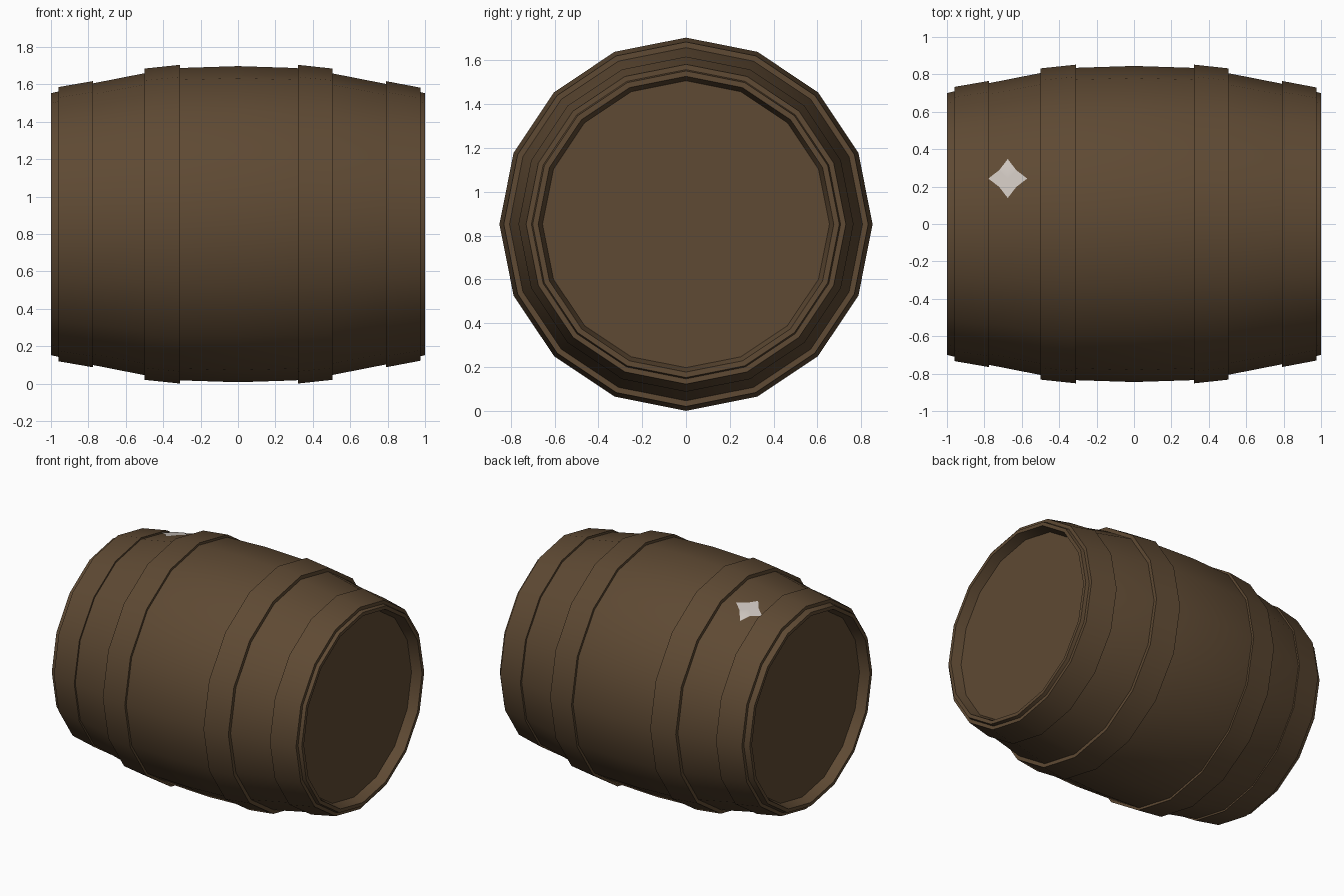
import bpy, bmesh, math
from mathutils import Vector

if "Cube" in bpy.data.objects:
    bpy.data.objects.remove(bpy.data.objects["Cube"])

SIDES = 16
CZ = 0.852          # height of the barrel axis

def material(name, rgb):
    m = bpy.data.materials.new(name)
    m.diffuse_color = (*rgb, 1)
    m.use_nodes = True
    m.node_tree.nodes["Principled BSDF"].inputs["Base Color"].default_value = m.diffuse_color
    return m

WOOD = material("dark brown wood", (0.112, 0.067, 0.033))
PALE = material("pale grey", (0.60, 0.55, 0.51))

def finish(name, bm, mat):
    bmesh.ops.recalc_face_normals(bm, faces=bm.faces)
    me = bpy.data.meshes.new(name)
    bm.to_mesh(me)
    bm.free()
    me.materials.append(mat)
    ob = bpy.data.objects.new(name, me)
    bpy.context.collection.objects.link(ob)
    bpy.ops.object.select_all(action='DESELECT')
    ob.select_set(True)
    bpy.context.view_layer.objects.active = ob
    bpy.ops.object.shade_smooth_by_angle(angle=math.radians(30))
    return ob

def lathe(name, profile, closed, mat):
    """Turn (x, radius) points around the x axis; open profiles get end caps."""
    bm = bmesh.new()
    rings = []
    for x, r in profile:
        rings.append([bm.verts.new((x, r * math.sin(a), CZ + r * math.cos(a)))
                      for a in (2 * math.pi * i / SIDES for i in range(SIDES))])
    pairs = list(zip(rings, rings[1:]))
    if closed:
        pairs.append((rings[-1], rings[0]))
    for p, q in pairs:
        for i in range(SIDES):
            j = (i + 1) % SIDES
            bm.faces.new((p[i], p[j], q[j], q[i]))
    if not closed:
        bm.faces.new(rings[0])
        bm.faces.new(rings[-1])
    return finish(name, bm, mat)

# bulging staves with a recessed head at each end
half = [(0.0, 0.845), (0.31, 0.835), (0.50, 0.807), (0.78, 0.752),
        (1.0, 0.70), (1.0, 0.675), (0.93, 0.655)]
lathe("barrel_body", [(-x, r) for x, r in reversed(half[1:])] + half, False, WOOD)

# four hoops: narrow edge, wide edge
for name, x0, r0, x1, r1 in (
        ("end_hoop_left", -0.96, 0.733, -0.775, 0.765),
        ("end_hoop_right", 0.975, 0.730, 0.79, 0.765),
        ("middle_hoop_left", -0.50, 0.832, -0.31, 0.852),
        ("middle_hoop_right", 0.505, 0.832, 0.32, 0.852)):
    lathe(name, [(x0, r0), (x1, r1), (x1, r1 - 0.05), (x0, r0 - 0.05)], True, WOOD)

# thin four-pointed patch on the top, laid onto the faceted staves
def surface_z(x, y):
    r = 0.752 + (abs(x) - 0.78) / (0.50 - 0.78) * (0.807 - 0.752)
    step = 2 * math.pi / SIDES
    mid = step / 2 if y < r * math.sin(step) else step * 1.5
    return CZ + (r * math.cos(step / 2) - y * math.sin(mid)) / math.cos(mid)

bm = bmesh.new()
cx, cy = -0.675, 0.243
star = []
for i in range(8):
    a = i * math.pi / 4
    r = 0.104 if i % 2 == 0 else 0.064
    star.append(bm.verts.new((cx + r * math.cos(a), cy + r * math.sin(a), 0)))
centre = bm.verts.new((cx, cy, 0))
for i in range(8):
    bm.faces.new((centre, star[i], star[(i + 1) % 8]))
# cut along the stave edge so the patch bends with it
s = math.sin(2 * math.pi / SIDES)
slope = s * (0.807 - 0.752) / 0.28
bmesh.ops.bisect_plane(bm, geom=bm.verts[:] + bm.edges[:] + bm.faces[:],
                       plane_co=Vector((-0.78, 0.752 * s, 0)),
                       plane_no=Vector((-slope, 1, 0)))
for v in bm.verts:
    v.co.z = surface_z(v.co.x, v.co.y) + 0.004
finish("bung_patch", bm, PALE)
